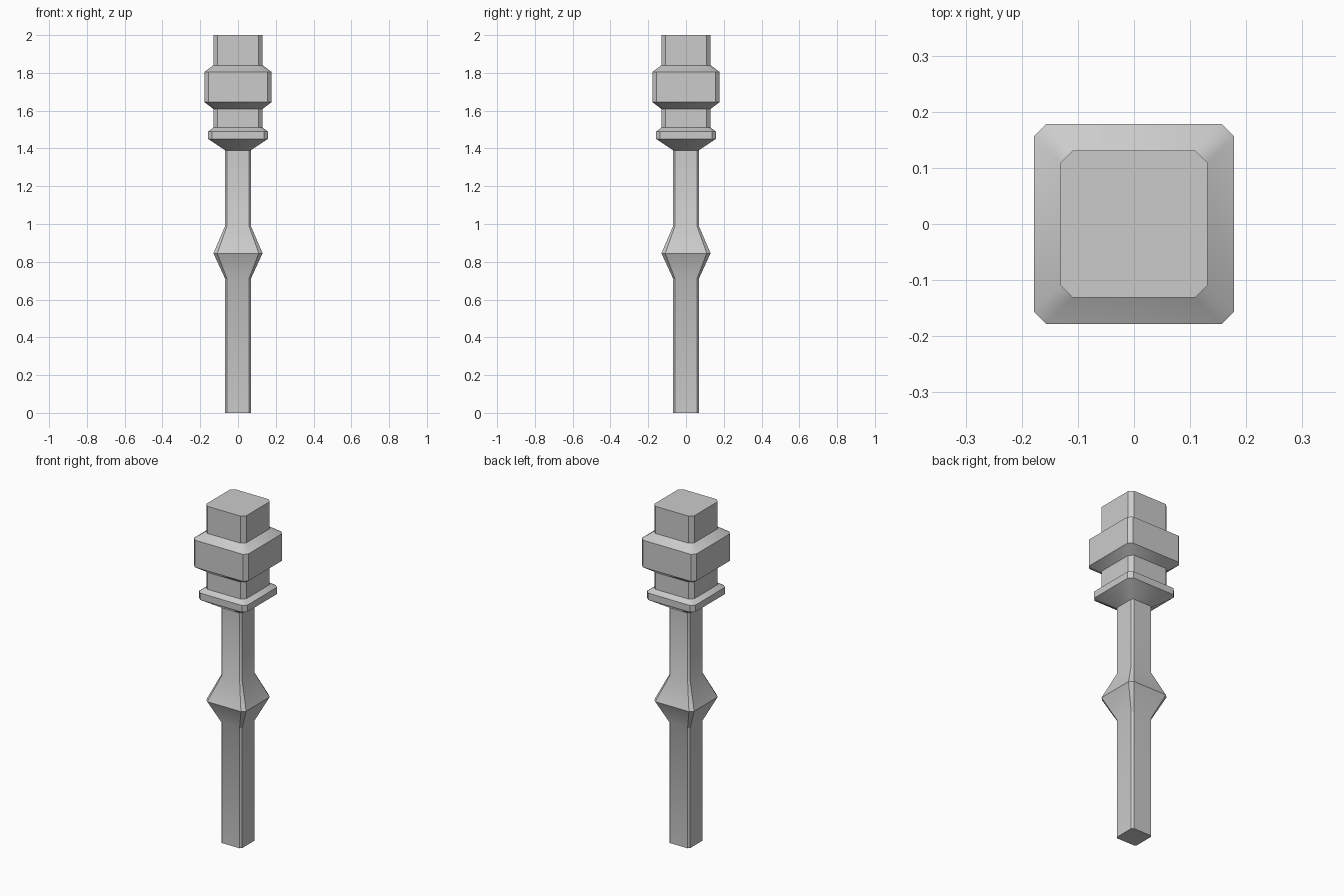
import bpy, bmesh, math

if "Cube" in bpy.data.objects:
    bpy.data.objects.remove(bpy.data.objects["Cube"])

# Profile rings from bottom to top: height, half width, corner chamfer
SHAFT = (0.068, 0.010)
NECK = (0.131, 0.022)
profile = [
    (0.00, *SHAFT), (0.71, *SHAFT),
    (0.845, 0.130, 0.020),                            # diamond swelling
    (0.99, *SHAFT), (1.39, *SHAFT),
    (1.45, 0.158, 0.021), (1.49, 0.158, 0.021),       # lower collar
    (1.51, *NECK), (1.61, *NECK),
    (1.645, 0.178, 0.021), (1.805, 0.178, 0.021),     # upper block
    (1.84, *NECK), (2.00, *NECK),
]


def chamfered_square(bm, z, h, c):
    """Eight vertices, counter-clockwise seen from above."""
    a = h - c
    pts = [(h, -a), (h, a), (a, h), (-a, h), (-h, a), (-h, -a), (-a, -h), (a, -h)]
    return [bm.verts.new((x, y, z)) for x, y in pts]


# Square baluster: stacked chamfered rings bridged by quads, capped at both ends
bm = bmesh.new()
rings = [chamfered_square(bm, *ring) for ring in profile]
for low, high in zip(rings, rings[1:]):
    for i in range(8):
        j = (i + 1) % 8
        bm.faces.new((low[i], low[j], high[j], high[i]))
bm.faces.new(rings[0][::-1])
bm.faces.new(rings[-1])
mesh = bpy.data.meshes.new("baluster_post")
bm.to_mesh(mesh)
bm.free()

post = bpy.data.objects.new("baluster_post", mesh)
bpy.context.collection.objects.link(post)
bpy.context.view_layer.objects.active = post
post.select_set(True)
bpy.ops.object.shade_smooth_by_angle(angle=math.radians(30))
